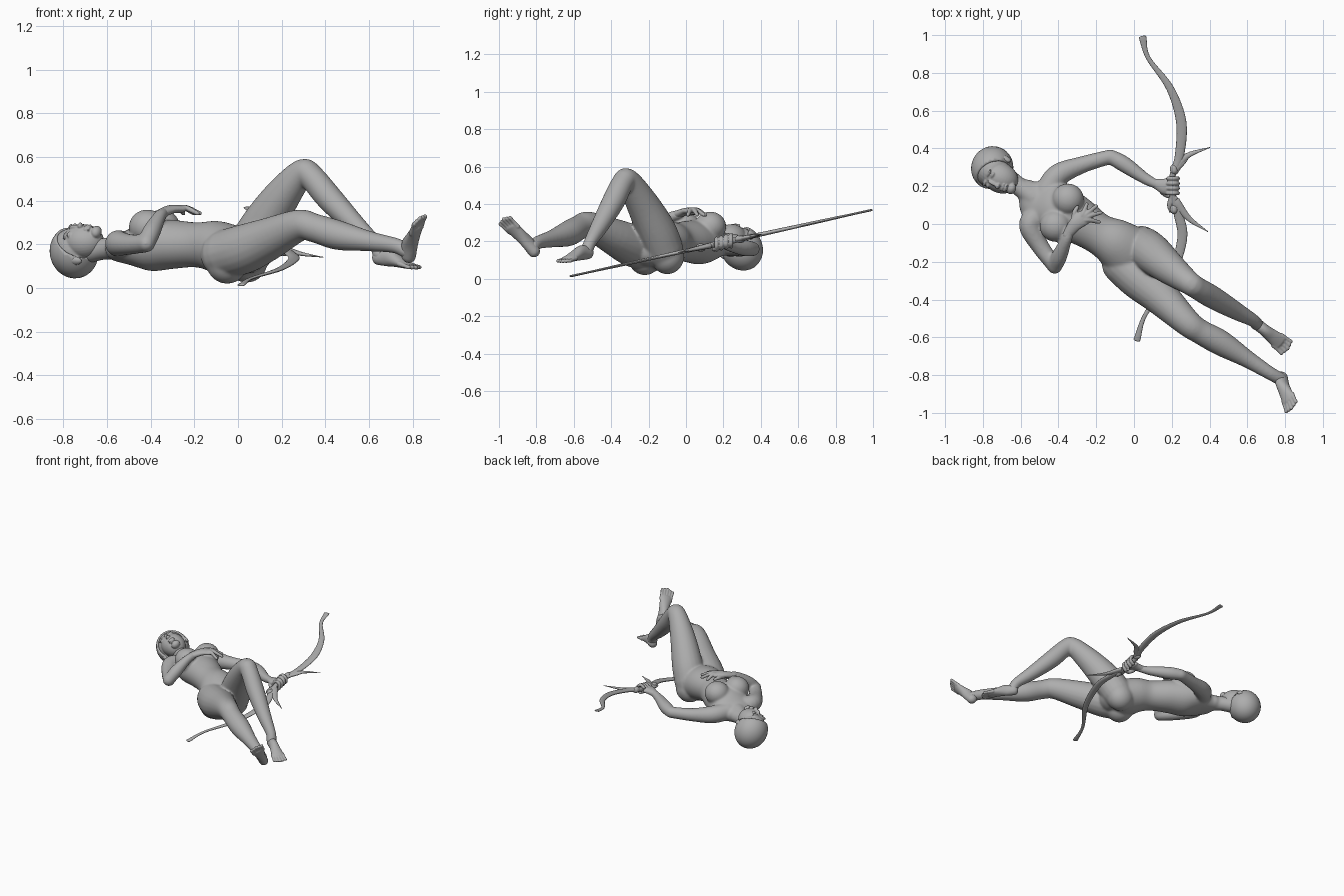
import bpy, bmesh, math
from mathutils import Vector, Matrix

default_cube = bpy.data.objects.get("Cube")
if default_cube:
    bpy.data.objects.remove(default_cube, do_unlink=True)

stone = bpy.data.materials.new("stone grey")
stone.use_nodes = True
stone.diffuse_color = (.42, .42, .42, 1)
stone.node_tree.nodes["Principled BSDF"].inputs["Base Color"].default_value = (.42, .42, .42, 1)
UP = Vector((0, 0, 1))


def finish(bm, name):
    bmesh.ops.recalc_face_normals(bm, faces=bm.faces)
    mesh = bpy.data.meshes.new(name)
    bm.to_mesh(mesh)
    bm.free()
    mesh.materials.append(stone)
    mesh.polygons.foreach_set("use_smooth", [True] * len(mesh.polygons))
    obj = bpy.data.objects.new(name, mesh)
    bpy.context.collection.objects.link(obj)
    return obj


def fuse(bm, name, voxel, rounds):
    """Merge overlapping volumes into one softened skin."""
    obj = finish(bm, name)
    remesh = obj.modifiers.new("fuse", "REMESH")
    remesh.mode = "VOXEL"
    remesh.voxel_size = voxel
    remesh.use_smooth_shade = True
    soften = obj.modifiers.new("soften", "SMOOTH")
    soften.factor = .5
    soften.iterations = rounds


def spline(stations, steps):
    """Catmull-Rom interpolation of stations (x, y, z, half width, half depth)."""
    pts = [Vector(s) for s in stations]
    pts = [pts[0] * 2 - pts[1]] + pts + [pts[-1] * 2 - pts[-2]]
    result = []
    for a, b, c, d in zip(pts, pts[1:], pts[2:], pts[3:]):
        for i in range(steps):
            t = i / steps
            result.append(b + (c - a) * t / 2 + (a * 2 - b * 5 + c * 4 - d) * t * t / 2
                          + (b * 3 - a - c * 3 + d) * t ** 3 / 2)
    return result + [pts[-2]]


def tube(bm, stations, up=UP, steps=5, sides=20):
    """Elliptical loft along a spline, closed with rounded ends."""
    path = spline(stations, steps)
    spots = [Vector(p[:3]) for p in path]
    frames = []
    for i, p in enumerate(path):
        tangent = (spots[min(i + 1, len(path) - 1)] - spots[max(i - 1, 0)]).normalized()
        frames.append((spots[i], tangent, max(p[3], .002), max(p[4], .002)))

    def cap(frame, sign):
        spot, tangent, width, depth = frame
        reach = min(width, depth)
        return [(spot + tangent * sign * reach * math.sin(a), tangent,
                 width * math.cos(a), depth * math.cos(a)) for a in (.4, .8, 1.2, 1.5)]

    frames = cap(frames[0], -1)[::-1] + frames + cap(frames[-1], 1)
    rings = []
    for spot, tangent, width, depth in frames:
        side = tangent.cross(up).normalized()
        normal = side.cross(tangent)
        angles = [math.tau * k / sides for k in range(sides)]
        rings.append([bm.verts.new(spot + side * width * math.cos(a) + normal * depth * math.sin(a))
                      for a in angles])
    for low, high in zip(rings, rings[1:]):
        for k in range(sides):
            j = (k + 1) % sides
            bm.faces.new((low[k], low[j], high[j], high[k]))
    bm.faces.new(rings[0][::-1])
    bm.faces.new(rings[-1])


def limb(bm, stations, up=UP):
    """Round tube from stations (x, y, z, radius)."""
    tube(bm, [(*s, s[3]) for s in stations], up)


def ball(bm, spot, size, frame=Matrix()):
    matrix = frame @ Matrix.Translation(spot) @ Matrix.Diagonal((*size, 1))
    bmesh.ops.create_uvsphere(bm, u_segments=32, v_segments=20, radius=1, matrix=matrix)


# Torso, chest, seat and neck
body = bmesh.new()
tube(body, [(-.57, .18, .18, .06, .05), (-.51, .13, .18, .125, .07), (-.41, .08, .195, .14, .117),
            (-.3, .02, .2, .125, .112), (-.19, -.05, .198, .108, .103), (-.1, -.1, .19, .13, .118),
            (-.02, -.16, .16, .15, .118), (.04, -.2, .15, .12, .085)], sides=32)
for spot in [(-.415, -.01, .28), (-.35, .13, .28)]:
    ball(body, spot, (.085, .085, .08))
for spot in [(-.05, -.22, .115), (.04, -.1, .12)]:
    ball(body, spot, (.095, .09, .095))
limb(body, [(-.68, .25, .17, .055), (-.61, .2, .18, .05), (-.53, .14, .185, .062)])

# Right arm folded over the chest
limb(body, [(-.51, .05, .2, .06), (-.55, -.01, .205, .06), (-.495, -.12, .2, .047),
            (-.42, -.22, .205, .042)])
limb(body, [(-.42, -.225, .205, .04), (-.395, -.17, .26, .042), (-.36, -.09, .325, .03),
            (-.34, -.04, .345, .025)])

# Left arm reaching to the bow
limb(body, [(-.47, .17, .19, .06), (-.4, .26, .18, .06), (-.27, .315, .165, .045),
            (-.13, .355, .16, .039)])
limb(body, [(-.125, .357, .16, .039), (-.05, .315, .165, .043), (.06, .24, .175, .031),
            (.13, .205, .185, .024)])

# Legs: straight right, raised left
limb(body, [(-.06, -.21, .155, .112), (.03, -.29, .18, .113), (.14, -.385, .225, .098),
            (.28, -.52, .287, .073), (.35, -.57, .275, .066), (.46, -.63, .242, .068),
            (.6, -.715, .215, .047), (.72, -.79, .195, .036), (.775, -.82, .17, .036)])
limb(body, [(.05, -.12, .16, .106), (.1, -.16, .26, .106), (.19, -.235, .405, .087),
            (.29, -.31, .525, .064), (.335, -.34, .51, .06), (.42, -.39, .41, .061),
            (.54, -.46, .285, .048), (.63, -.51, .2, .035), (.65, -.53, .155, .035)])
fuse(body, "torso_and_limbs", .006, 22)

# Right hand, fingers fanned
hand = bmesh.new()
tube(hand, [(-.355, -.06, .34, .025, .022), (-.31, .0, .36, .037, .02),
            (-.265, .035, .362, .042, .018)])
for tip in [(-.25, .105), (-.2, .095), (-.175, .06), (-.185, .01)]:
    knuckle = Vector((-.28, .03)).lerp(Vector(tip), .4)
    limb(hand, [(-.285, .02, .362, .014), (*knuckle, .368, .013), (*tip, .342, .01)])
limb(hand, [(-.32, .01, .35, .015), (-.315, .06, .357, .013), (-.3, .09, .352, .01)])
fuse(hand, "right_hand", .004, 4)


def bow_height(y):
    return .15 + .22 * y


# Left hand, gripping
hand = bmesh.new()
tube(hand, [(.11, .215, .183, .025, .022), (.16, .2, .19, .042, .022), (.182, .2, .19, .045, .02)])
for k in range(4):
    y = .163 + .026 * k
    limb(hand, [(.205 + .028 * math.cos(a), y, bow_height(y) + .03 * math.sin(a), .011)
                for a in (2.6, 1.6, .6, -.4, -1.4)], Vector((0, 1, 0)))
limb(hand, [(.15, .17, .175, .015), (.18, .15, .16, .013), (.22, .16, .16, .01)])
fuse(hand, "left_hand", .004, 3)


def foot(name, heel, toe, up):
    """Flattened foot with five toes between heel and toe tip."""
    bm = bmesh.new()
    heel, toe, up = Vector(heel), Vector(toe), Vector(up).normalized()
    along = toe - heel
    side = along.cross(up).normalized()
    up = side.cross(along).normalized()
    shape = [(0, .032, .035, .005), (.25, .031, .04, .012), (.5, .037, .029, .004),
             (.75, .045, .018, -.006)]
    tube(bm, [(*(heel + along * t + up * lift), w, d) for t, w, d, lift in shape], up)
    for k in range(-2, 3):
        root = heel + along * .68 + side * k * .017 - up * .004
        tip = heel + along * (1 - .025 * abs(k)) + side * k * .02 - up * .011
        limb(bm, [(*root, .013), (*root.lerp(tip, .6), .0095), (*tip, .0105)], up)
    fuse(bm, name, .004, 4)


foot("right_foot", (.785, -.815, .145), (.825, -.97, .325), (-.75, .4, .5))
foot("left_foot", (.645, -.525, .135), (.815, -.66, .105), (0, 0, 1))

# Head, in its own frame: left, back, crown
crown = Vector((-.91, .41, 0)).normalized()
left = crown.cross(Vector((-.2, -.5, .84))).normalized()
back = crown.cross(left)
frame = Matrix((left, back, crown)).transposed().to_4x4()
frame.translation = (-.735, .283, .175)
head = bmesh.new()
ball(head, (0, .012, .02), (.1, .115, .1), frame)
ball(head, (0, -.045, -.04), (.08, .08, .098), frame)
ball(head, (0, -.035, -.075), (.06, .075, .06), frame)
ball(head, (0, -.097, -.118), (.032, .027, .024), frame)
ball(head, (0, -.122, -.022), (.01, .014, .036), frame)
ball(head, (0, -.132, -.046), (.016, .014, .011), frame)
for height in (-.074, -.089):
    ball(head, (0, -.12, height), (.025, .012, .0075), frame)
for sign in (-1, 1):
    ball(head, (sign * .034, -.106, .002), (.02, .012, .009), frame)
    ball(head, (sign * .034, -.1, .024), (.026, .013, .007), frame)
    ball(head, (sign * .094, .0, -.025), (.014, .02, .032), frame)
fuse(head, "head", .004, 5)

# Hair cap with a raised rim around the face
hair = bmesh.new()
ball(hair, (0, .012, .02), (.112, .124, .111), frame)
normal = frame.to_3x3() @ Vector((0, -.85, -.52))
bmesh.ops.bisect_plane(hair, geom=hair.verts[:] + hair.edges[:] + hair.faces[:],
                       plane_co=frame @ Vector((0, -.06, .03)), plane_no=normal, clear_outer=True)
hair_cap = finish(hair, "hair_cap")
rim = hair_cap.modifiers.new("rim", "SOLIDIFY")
rim.thickness = .016

# Bow: flat curved limbs, round grip with collars, and thorns
bow = bmesh.new()
outline = [(.045, .99, .02, .006), (.075, .88, .012, .006), (.19, .72, .02, .008),
           (.25, .54, .027, .01), (.24, .36, .024, .012), (.205, .26, .016, .016),
           (.205, .15, .016, .016), (.235, .05, .024, .012), (.255, -.08, .026, .01),
           (.19, -.29, .02, .008), (.06, -.48, .011, .006), (.015, -.615, .018, .006)]
tube(bow, [(x, y, bow_height(y), w, d) for x, y, w, d in outline], steps=6)
thorns = [[(.21, .28), (.28, .36), (.4, .405)], [(.22, .12), (.29, .03), (.39, -.04)],
          [(.22, .3), (.26, .33), (.31, .385)], [(.21, .14), (.19, .1), (.19, .06)]]
for thorn in thorns:
    tube(bow, [(x, y, bow_height(y), w, w * .6) for (x, y), w in zip(thorn, (.024, .015, .002))])
for y in (.08, .29):
    limb(bow, [(.212, y - .006, bow_height(y), .021), (.212, y + .006, bow_height(y), .021)])
finish(bow, "bow")
